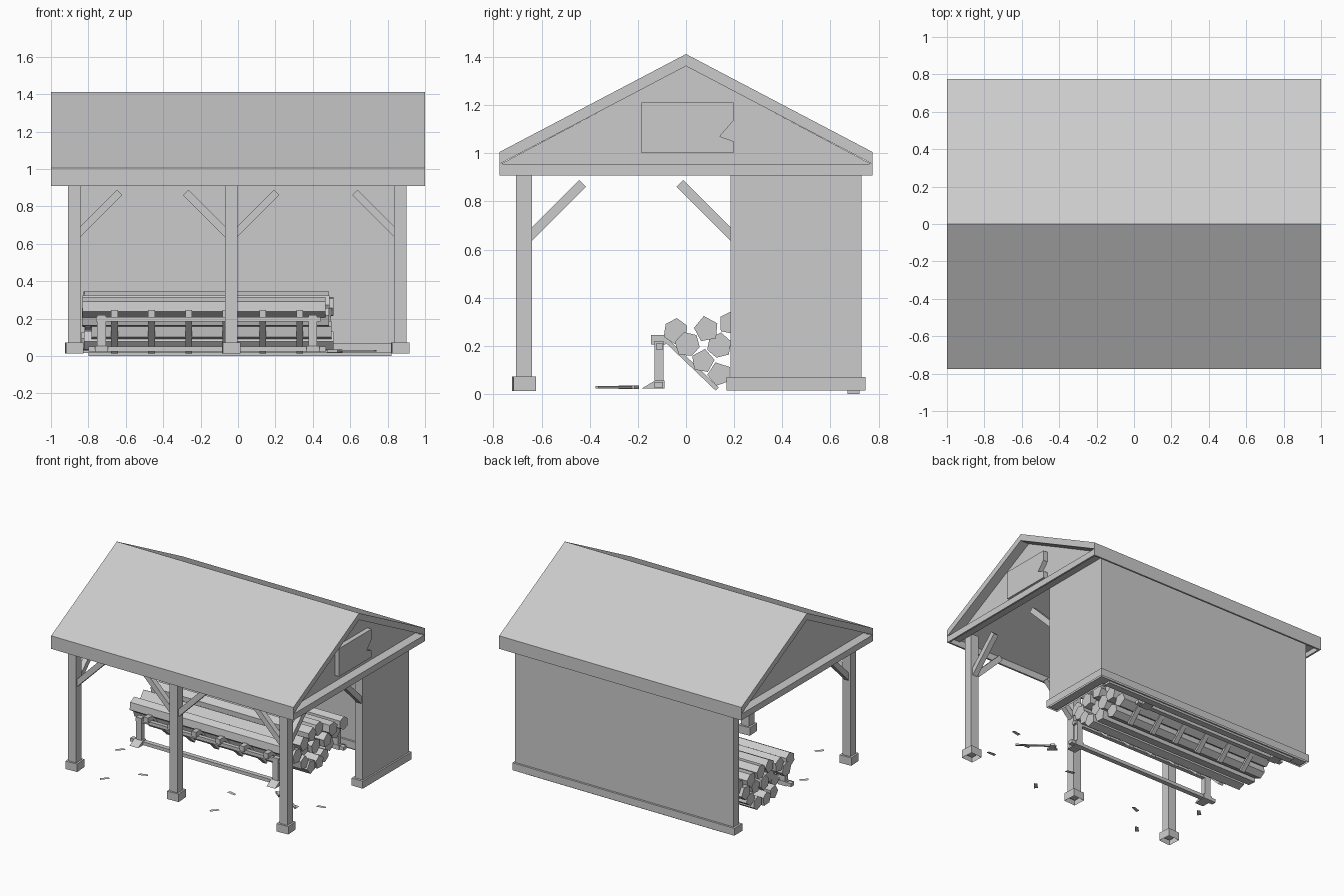
import bpy, bmesh, math, random
from mathutils import Vector, Matrix

if "Cube" in bpy.data.objects:
    bpy.data.objects.remove(bpy.data.objects["Cube"])

random.seed(4)


def make(name, verts, faces):
    me = bpy.data.meshes.new(name)
    me.from_pydata([tuple(v) for v in verts], [], faces)
    bm = bmesh.new()
    bm.from_mesh(me)
    if len(faces) > 1:
        bmesh.ops.recalc_face_normals(bm, faces=bm.faces)
    bm.to_mesh(me)
    bm.free()
    ob = bpy.data.objects.new(name, me)
    bpy.context.collection.objects.link(ob)
    return ob


def loft(name, a, b, open_start=False):
    """Solid between two matching polygons, optionally open at the first one."""
    n = len(a)
    faces = [(i, (i + 1) % n, n + (i + 1) % n, n + i) for i in range(n)]
    faces.append(tuple(range(n, 2 * n)))
    if not open_start:
        faces.append(tuple(range(n)))
    return make(name, list(a) + list(b), faces)


def prism_x(name, yz, x0, x1):
    return loft(name, [(x0, y, z) for y, z in yz], [(x1, y, z) for y, z in yz])


def prism_z(name, xy, z0, z1, open_start=False):
    return loft(name, [(x, y, z0) for x, y in xy], [(x, y, z1) for x, y in xy], open_start)


def box(name, x0, x1, y0, y1, z0, z1, open_start=False):
    return prism_z(name, [(x0, y0), (x1, y0), (x1, y1), (x0, y1)], z0, z1, open_start)


def bar(name, p, q, w, h, side):
    """Rectangular bar from p to q; 'side' is the direction of the width w."""
    p, q, s = Vector(p), Vector(q), Vector(side).normalized()
    u = (q - p).normalized().cross(s)
    ring = [s * w / 2 * i + u * h / 2 * j for i, j in ((-1, -1), (1, -1), (1, 1), (-1, 1))]
    return loft(name, [p + r for r in ring], [q + r for r in ring])


# Gabled roof slab, thin fascias, gable ledges and gable panels
prism_x("roof", [(-.775, .955), (-.775, 1.005), (0, 1.412), (.775, 1.005),
                 (.775, .955), (0, 1.362)], -1, 1)
for s, side in ((-1, "front"), (1, "back")):
    y = sorted((s * .775, s * .762))
    box(side + "_fascia", -1, 1, y[0], y[1], .908, .957)
for s, side in ((-1, "left"), (1, "right")):
    x = sorted((s, s * .987))
    box(side + "_fascia", x[0], x[1], -.762, .762, .908, .955)
    x = sorted((s * .987, s * .90))
    box(side + "_gable_ledge", x[0], x[1], -.762, .762, .943, .955)
    x = sorted((s * .90, s * .93))
    prism_x(side + "_gable", [(-.77, .955), (.77, .955), (0, 1.364)], x[0], x[1])

# Notched board on the right gable
prism_x("gable_board", [(-.185, 1.0), (.197, 1.0), (.197, 1.05), (.14, 1.07),
                        (.197, 1.135), (.197, 1.21), (-.185, 1.21)], .93, .965)


# L-shaped wall, wider base trim and the thin foundation below
def ell(x0, x1, xi, y0, y1, yi):
    return [(x0, y1), (x0, yi), (xi, yi), (xi, y0), (x1, y0), (x1, y1)]


prism_z("wall", ell(-.905, .9, .835, .185, .73, .665), .015, .955)
prism_z("wall_base", ell(-.92, .912, .82, .168, .745, .65), .015, .07, True)
box("wall_foundation", -.8, .82, .67, .72, 0, .016)

# Front posts with open-bottomed feet
POST_Y = -.673
for name, x in (("left", -.875), ("middle", -.037), ("right", .868)):
    h = .033
    box(name + "_post", x - h, x + h, POST_Y - h, POST_Y + h, .04, .955)
    foot = box(name + "_post_foot", x - .047, x + .047, POST_Y - .047, POST_Y + .047,
               .013, .072, True)
    foot.data.transform(Matrix.Translation((x, POST_Y, 0)) @ Matrix.Rotation(.06, 4, "Z")
                        @ Matrix.Translation((-x, -POST_Y, 0)))

# Diagonal braces
for name, x, d in (("left", -.842, 1), ("middle_left", -.07, -1),
                   ("middle_right", -.004, 1), ("right", .835, -1)):
    bar(name + "_brace", (x - d * .02, POST_Y, .645), (x + d * .21, POST_Y, .875), .04, .04, (0, 1, 0))
for name, x, y, d in (("left_side", -.875, -.64, 1), ("right_side", .868, -.64, 1),
                      ("wall_side", .868, .185, -1)):
    bar(name + "_brace", (x, y - d * .02, .645), (x, y + d * .21, .875), .04, .04, (1, 0, 0))

# Log rack with sloping slats, mirrored about its centre line
CY = .24
for s, side in ((-1, "front"), (1, "back")):
    def yy(d0, d1):
        return sorted((CY + s * d0, CY + s * d1))
    box(side + "_rack_top_rail", -.76, .44, *yy(.335, .365), .185, .21)
    box(side + "_rack_bottom_rail", -.8, .47, *yy(.335, .37), .025, .05)
    for x in (-.73, .4):
        box(side + "_rack_leg", x - .023, x + .023, *yy(.333, .37), .025, .22)
        prism_x(side + "_rack_foot", [(CY + s * .33, .022), (CY + s * .425, .022),
                                      (CY + s * .37, .055), (CY + s * .33, .055)], x - .035, x + .035)
    for i in range(6):
        x = -.66 + i * .198
        bar(side + "_rack_slat", (x, CY + s * .34, .24), (x, CY + s * .11, .02), .036, .018, (1, 0, 0))
        box(side + "_rack_slat_hook", x - .018, x + .018, *yy(.325, .385), .205, .245)

# Low-poly logs stacked in the rack
half = [(.14, .08), (.07, .135), (.008, .205), (.135, .2), (-.042, .262), (.085, .268), (.185, .295)]
LOGS = half + [(2 * CY - y, z) for y, z in half] + [(.24, .08), (.24, .19)]
for cy, cz in LOGS:
    n = random.choice((5, 6, 6))
    t = random.uniform(0, 6.28)
    ring = [(cy + r * math.cos(t + k * math.tau / n), cz + r * math.sin(t + k * math.tau / n))
            for k, r in enumerate(random.uniform(.047, .057) for _ in range(n))]
    prism_x("log", ring, random.uniform(-.84, -.78), random.uniform(.45, .51))

# Axe lying on the ground
bar("axe_handle", (.735, -.37, .028), (.515, -.205, .028), .014, .01, (.6, .8, 0))
d, n, c = Vector((-.8, .6)), Vector((-.6, -.8)), Vector((.535, -.22))
prism_z("axe_head", [c + d * i + n * j for i, j in
                     ((-.015, -.02), (.015, -.02), (.018, .015), (.035, .05), (-.035, .05), (-.018, .015))],
        .02, .036)

# Flat wood chips
for x, y in ((-.61, -.70), (-.43, -.50), (.29, -.69), (.23, -.40), (.69, -.32),
             (.85, -.23), (-.79, -.26), (.80, -.55)):
    a = random.uniform(-.5, .9)
    u, v = Vector((math.cos(a), math.sin(a), 0)) * .035, Vector((-math.sin(a), math.cos(a), 0)) * .014
    o = Vector((x, y, .015))
    make("wood_chip", [o - u - v, o + u - v * .6, o + u * .8 + v, o - u * .9 + v], [(0, 1, 2, 3)])
